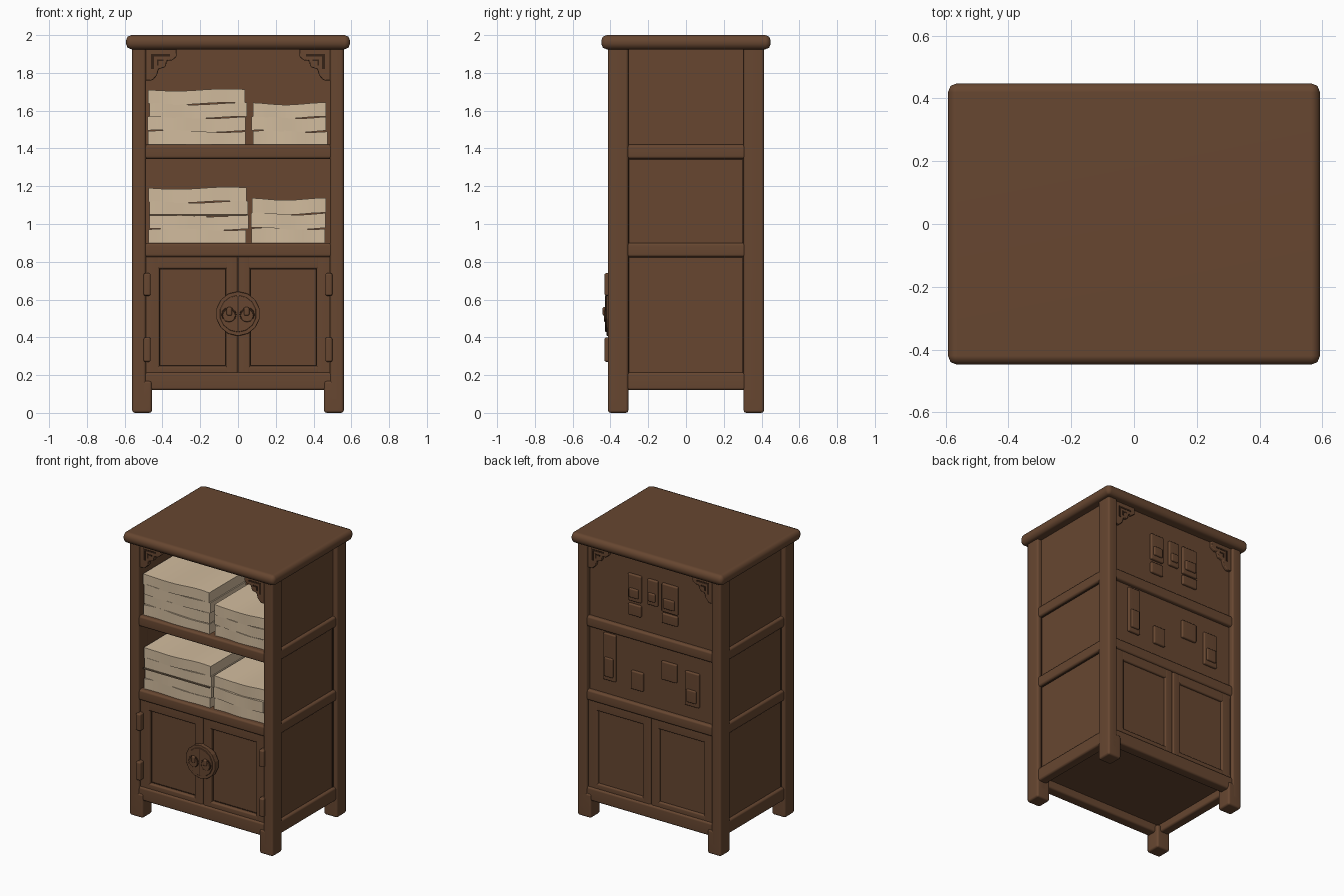
import bpy, bmesh, math, random
from mathutils import Matrix

random.seed(4)
if "Cube" in bpy.data.objects:
    bpy.data.objects.remove(bpy.data.objects["Cube"])


def material(name, rgb):
    m = bpy.data.materials.new(name)
    m.use_nodes = True
    m.diffuse_color = (*rgb, 1)
    b = next(n for n in m.node_tree.nodes if n.type == 'BSDF_PRINCIPLED')
    b.inputs["Base Color"].default_value = (*rgb, 1)
    b.inputs["Roughness"].default_value = 0.8
    return m


WOOD = material("brown wood", (0.135, 0.062, 0.03))
DARK = material("dark groove", (0.035, 0.016, 0.008))
PAPER = material("cream paper", (0.64, 0.5, 0.34))
SHADE = material("paper crease", (0.2, 0.14, 0.085))


def finish(bm, name, mat):
    bmesh.ops.recalc_face_normals(bm, faces=bm.faces)
    me = bpy.data.meshes.new(name)
    bm.to_mesh(me)
    bm.free()
    ob = bpy.data.objects.new(name, me)
    me.materials.append(mat)
    bpy.context.collection.objects.link(ob)
    bpy.ops.object.select_all(action='DESELECT')
    ob.select_set(True)
    bpy.context.view_layer.objects.active = ob
    bpy.ops.object.shade_smooth_by_angle(angle=math.radians(50))
    ob.modifiers.new("normals", 'WEIGHTED_NORMAL').keep_sharp = True
    return ob


def bevel(bm, width, segments=2):
    if width:
        bmesh.ops.bevel(bm, geom=bm.edges[:], offset=width, segments=segments,
                        profile=0.5, affect='EDGES')


def box(name, x, y, z, mat=WOOD, round_by=0.01):
    """Rounded box from (low, high) ranges."""
    bm = bmesh.new()
    bmesh.ops.create_cube(bm, size=1)
    for v in bm.verts:
        v.co = [r[0] if c < 0 else r[1] for c, r in zip(v.co, (x, y, z))]
    bevel(bm, round_by)
    return finish(bm, name, mat)


def mirror(r, s):
    return tuple(sorted((r[0] * s, r[1] * s)))


def plate(name, points, y, mat=WOOD, round_by=0.0):
    """Outline in x and z, extruded through a y range."""
    bm = bmesh.new()
    f = bm.faces.new([bm.verts.new((px, y[0], pz)) for px, pz in points])
    ext = bmesh.ops.extrude_face_region(bm, geom=[f])["geom"]
    for v in ext:
        if isinstance(v, bmesh.types.BMVert):
            v.co.y = y[1]
    bevel(bm, round_by, 1)
    return finish(bm, name, mat)


def disc(name, x, z, y, radius, sides, mat=WOOD):
    bm = bmesh.new()
    rot = Matrix.Translation((x, sum(y) / 2, z)) @ Matrix.Rotation(math.pi / 2, 4, 'X')
    bmesh.ops.create_cone(bm, cap_ends=True, segments=sides, radius1=radius,
                          radius2=radius, depth=y[1] - y[0], matrix=rot)
    bevel(bm, 0.004)
    return finish(bm, name, mat)


def outline(name, x, y, z, w=0.006):
    """Four thin dark strips around a rectangle in x and z."""
    for i, (xx, zz) in enumerate(((x, (z[0], z[0] + w)), (x, (z[1] - w, z[1])),
                                  ((x[0], x[0] + w), z), ((x[1] - w, x[1]), z))):
        box(f"{name}_{i}", xx, y, zz, DARK, 0)


# Top board, slightly swollen at the corners
top = box("top_board", (-0.588, 0.588), (-0.443, 0.443), (1.925, 2.0), WOOD, 0.028)
for v in top.data.vertices:
    if abs(v.co.x) > 0.5 and abs(v.co.y) > 0.38:
        v.co.x *= 1.008
        v.co.y *= 1.012

# Corner posts and feet
for sx in (-1, 1):
    for sy in (-1, 1):
        tag = ("left" if sx > 0 else "right") + ("_back" if sy > 0 else "_front")
        box(f"post_{tag}", mirror((0.487, 0.56), sx), mirror((0.305, 0.413), sy),
            (0.06, 1.94), WOOD, 0.014)
        box(f"foot_{tag}", mirror((0.455, 0.56), sx), mirror((0.305, 0.413), sy),
            (0, 0.17), WOOD, 0.014)

# Rails on all four sides, shelves and panels
RAILS = {"lower": (0.12, 0.215), "middle": (0.825, 0.9), "upper": (1.345, 1.42)}
for name, z in RAILS.items():
    for sy in (-1, 1):
        box(f"{name}_{'back' if sy > 0 else 'front'}_rail", (-0.5, 0.5),
            mirror((0.33, 0.405), sy), z, WOOD, 0.014)
    for sx in (-1, 1):
        box(f"{name}_{'left' if sx > 0 else 'right'}_rail", mirror((0.48, 0.55), sx),
            (-0.33, 0.33), z, WOOD, 0.014)
    box(f"{name}_shelf", (-0.5, 0.5), (-0.36, 0.37), (z[1] - 0.04, z[1] - 0.003), WOOD, 0)
for sx in (-1, 1):
    side = "left" if sx > 0 else "right"
    box(f"{side}_panel", mirror((0.49, 0.528), sx), (-0.34, 0.34), (0.15, 1.94), WOOD, 0)
    for k, z in enumerate(((0.215, 0.828), (0.9, 1.348))):
        for i, (y, zz) in enumerate((((-0.305, 0.3), (z[1] - 0.008, z[1])),
                                     ((-0.307, -0.299), z), ((0.297, 0.303), z))):
            box(f"{side}_panel_groove_{k}_{i}", mirror((0.525, 0.532), sx), y, zz, DARK, 0)
box("back_panel", (-0.5, 0.5), (0.35, 0.378), (0.15, 1.94), WOOD, 0)

# Stepped corner brackets with a carved fret, front and back
STEPS = ((0.5, 1.93), (0.325, 1.93), (0.325, 1.885), (0.35, 1.865), (0.375, 1.865),
         (0.385, 1.83), (0.42, 1.82), (0.43, 1.785), (0.455, 1.76), (0.5, 1.76))
FRET = ((0.46, 1.9), (0.36, 1.9), (0.36, 1.888), (0.445, 1.888), (0.445, 1.82), (0.46, 1.82))
FRET_INNER = ((0.43, 1.872), (0.395, 1.872), (0.395, 1.862), (0.42, 1.862),
              (0.42, 1.84), (0.43, 1.84))
for sx in (-1, 1):
    for sy in (-1, 1):
        tag = ("left" if sx > 0 else "right") + ("_back" if sy > 0 else "_front")
        plate(f"bracket_{tag}", [(x * sx, z) for x, z in STEPS],
              mirror((0.36, 0.398), sy), WOOD, 0.005)
        for i, pts in enumerate((FRET, FRET_INNER)):
            plate(f"bracket_fret_{tag}_{i}", [(x * sx, z) for x, z in pts],
                  mirror((0.394, 0.4), sy), DARK)

# Front doors and back doors: framed recessed panels
for sy, end in ((-1, "front"), (1, "back")):
    for sx in (-1, 1):
        tag = f"{'left' if sx > 0 else 'right'}_{end}_door"
        fy = mirror((0.345, 0.393), sy)
        low, high = (0.25, 0.762)
        box(tag + "_panel", mirror((0.03, 0.47), sx), mirror((0.335, 0.366), sy),
            (0.2, 0.84), WOOD, 0)
        box(tag + "_inner_stile", mirror((0.002, 0.065), sx), fy, (0.2, 0.84), WOOD, 0.01)
        box(tag + "_outer_stile", mirror((0.415, 0.49), sx), fy, (0.2, 0.84), WOOD, 0.01)
        box(tag + "_top_rail", mirror((0.05, 0.43), sx), fy, (high, 0.84), WOOD, 0.01)
        box(tag + "_bottom_rail", mirror((0.05, 0.43), sx), fy, (0.2, low), WOOD, 0.01)
        outline(tag + "_groove", mirror((0.064, 0.416), sx), mirror((0.362, 0.37), sy),
                (low - 0.003, high + 0.003))

# Hinges on the front
for sx in (-1, 1):
    for i, z in enumerate(((0.27, 0.4), (0.62, 0.74))):
        box(f"hinge_{'left' if sx > 0 else 'right'}_{i}", mirror((0.462, 0.5), sx),
            (-0.432, -0.38), z, WOOD, 0.01)

# Round lock plate with two pulls
disc("lock_plate", 0, 0.525, (-0.42, -0.38), 0.118, 14)
disc("lock_plate_face", 0, 0.525, (-0.426, -0.38), 0.098, 14)
box("lock_seam", (-0.003, 0.003), (-0.428, -0.42), (0.43, 0.62), DARK, 0)
for sx in (-1, 1):
    side = "left" if sx > 0 else "right"
    disc(f"{side}_pull_recess", sx * 0.048, 0.52, (-0.429, -0.41), 0.04, 12, DARK)
    disc(f"{side}_pull_ring", sx * 0.048, 0.515, (-0.434, -0.41), 0.034, 12)
    box(f"{side}_pull_knob", mirror((0.032, 0.06), sx), (-0.442, -0.42),
        (0.515, 0.56), WOOD, 0.008)

# Straps and small blocks on the back: x centre, half width, low z, high z
FITTINGS = {"strap_a": (0.13, 0.052, 1.61, 1.8), "block_a": (0.13, 0.05, 1.51, 1.59),
            "strap_b": (-0.01, 0.04, 1.62, 1.8), "strap_c": (-0.145, 0.062, 1.6, 1.8),
            "block_c": (-0.145, 0.06, 1.52, 1.59), "strap_d": (0.325, 0.048, 1.0, 1.33),
            "block_d": (0.11, 0.047, 0.99, 1.12), "block_e": (-0.14, 0.06, 1.12, 1.25),
            "strap_e": (-0.32, 0.055, 0.99, 1.23)}
for name, (x, w, low, high) in FITTINGS.items():
    box("back_" + name, (x - w, x + w), (0.37, 0.395), (low, high), WOOD, 0.008)
    if name.startswith("strap"):
        box(f"back_{name}_buckle", (x - w * 0.7, x + w * 0.7), (0.38, 0.407),
            (low + 0.03, low + (high - low) * 0.5), WOOD, 0.008)


# Paper bundles: uneven sheets in stacked slabs
def bundle(name, x, z, slabs):
    step = (z[1] - z[0]) / slabs
    for i in range(slabs):
        j = [random.uniform(-0.006, 0.006) for _ in range(4)]
        bm = bmesh.new()
        bmesh.ops.create_grid(bm, x_segments=10, y_segments=6, size=0.5)
        ext = bmesh.ops.extrude_face_region(bm, geom=bm.faces[:])["geom"]
        upper = {e for e in ext if isinstance(e, bmesh.types.BMVert)}
        for v in bm.verts:
            u, w = v.co.x + 0.5, v.co.y + 0.5
            wave = 0.006 * math.sin(u * 6 + i) if 0 < i or v in upper else 0
            v.co.x = x[0] + j[0] + u * (x[1] - x[0] + j[1])
            v.co.y = -0.375 + j[2] + w * (0.4 + j[3]) + 0.004 * math.sin(u * 9 + i * 2)
            v.co.z = z[0] + step * (i + (v in upper)) + wave
        finish(bm, f"{name}_{i}", PAPER)


for name, base, tall, short in (("upper", 1.418, 1.71, 1.637), ("lower", 0.898, 1.19, 1.132)):
    bundle(f"{name}_wide_papers", (-0.473, 0.047), (base, tall), 4)
    bundle(f"{name}_narrow_papers", (0.075, 0.467), (base, short), 3)
box("paper_crease", (-0.47, 0.045), (-0.386, -0.378), (1.043, 1.052), SHADE, 0)
